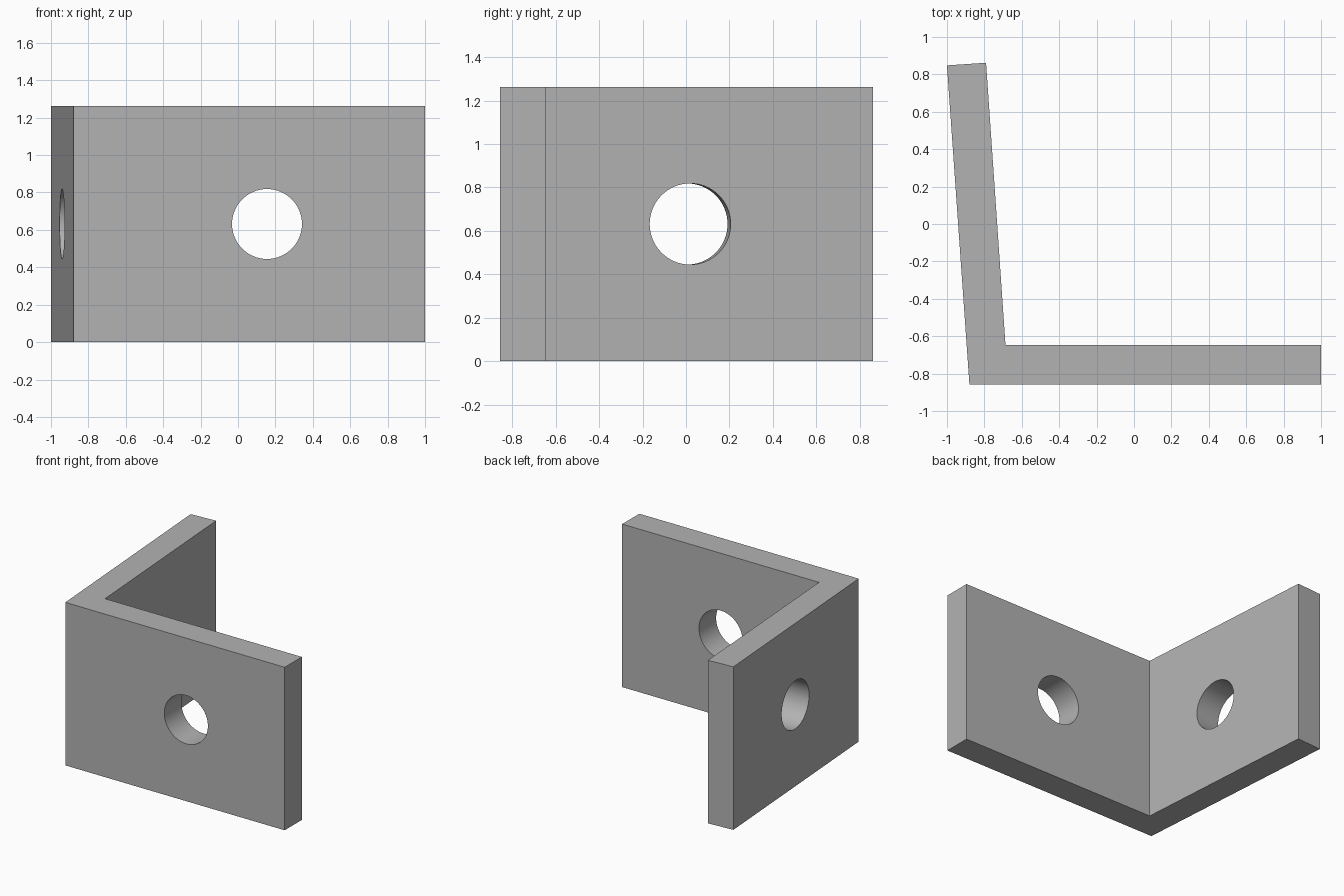
import bpy
import bmesh
from math import radians, pi
from mathutils import Vector, Matrix

default = bpy.data.objects.get("Cube")
if default:
    bpy.data.objects.remove(default, do_unlink=True)

HEIGHT = 1.263
THICK = 0.21
HOLE_RADIUS = 0.187
TILT = radians(4)

# Single grey finish
grey = bpy.data.materials.new("light_grey")
grey.use_nodes = True
colour = (0.45, 0.45, 0.45, 1)
grey.diffuse_color = colour
grey.node_tree.nodes["Principled BSDF"].inputs["Base Color"].default_value = colour


def new_object(name, bm):
    mesh = bpy.data.meshes.new(name)
    bm.to_mesh(mesh)
    bm.free()
    obj = bpy.data.objects.new(name, mesh)
    bpy.context.collection.objects.link(obj)
    mesh.materials.append(grey)
    return obj


# Angled bracket: plan outline extruded upwards
outline = [(-0.88, -0.857), (1, -0.857), (1, -0.647), (-0.687, -0.647),
           (-0.791, 0.862), (-1, 0.848)]
bm = bmesh.new()
base = bm.faces.new([bm.verts.new((x, y, 0)) for x, y in outline])
top = bmesh.ops.extrude_face_region(bm, geom=[base])["geom"]
bmesh.ops.translate(bm, vec=(0, 0, HEIGHT),
                    verts=[v for v in top if isinstance(v, bmesh.types.BMVert)])
bmesh.ops.recalc_face_normals(bm, faces=bm.faces)
bracket = new_object("angle_bracket", bm)


def drill(name, centre, turn):
    """Bore a round hole through the plate, square to its face."""
    bm = bmesh.new()
    bmesh.ops.create_cone(
        bm, cap_ends=True, segments=64, radius1=HOLE_RADIUS, radius2=HOLE_RADIUS,
        depth=THICK * 2,
        matrix=Matrix.Translation(Vector((*centre, HEIGHT / 2)))
        @ Matrix.Rotation(turn, 4, "Z") @ Matrix.Rotation(pi / 2, 4, "X"))
    cutter = new_object(name, bm)
    cutter.hide_render = True
    cut = bracket.modifiers.new(name, "BOOLEAN")
    cut.operation = "DIFFERENCE"
    cut.solver = "EXACT"
    cut.object = cutter
    bpy.context.view_layer.objects.active = bracket
    bpy.ops.object.modifier_apply(modifier=cut.name)
    bpy.data.objects.remove(cutter, do_unlink=True)


# Bolt holes through the front plate and the leaning side plate
drill("front_hole", (0.155, -0.752), 0)
drill("side_hole", (-0.836, 0.012), pi / 2 + TILT)

# Smooth bores with crisp plate edges
bpy.ops.object.select_all(action="DESELECT")
bracket.select_set(True)
bpy.context.view_layer.objects.active = bracket
bpy.ops.object.shade_smooth_by_angle(angle=radians(30))
